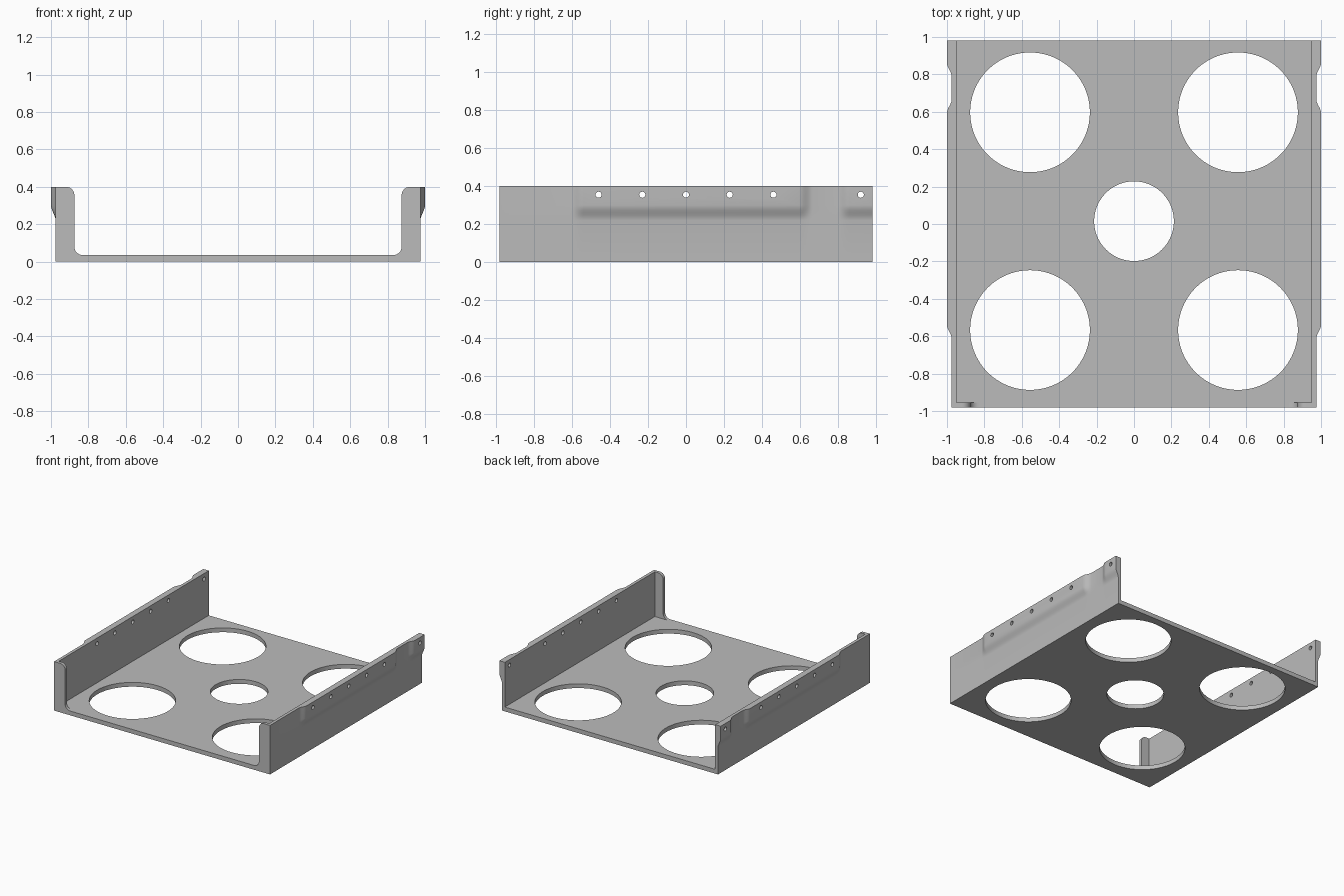
import bpy, bmesh, math

cube = bpy.data.objects.get("Cube")
if cube:
    bpy.data.objects.remove(cube, do_unlink=True)

grey = bpy.data.materials.new("plain grey")
grey.use_nodes = True
COLOUR = (0.5, 0.5, 0.5, 1)
grey.diffuse_color = COLOUR
grey.node_tree.nodes["Principled BSDF"].inputs["Base Color"].default_value = COLOUR

DEPTH, HEIGHT, FLOOR = 0.98, 0.4, 0.035
INNER, OUTER, PAD = 0.95, 0.975, 0.025


def finish(name, bm):
    bmesh.ops.recalc_face_normals(bm, faces=bm.faces)
    mesh = bpy.data.meshes.new(name)
    bm.to_mesh(mesh)
    bm.free()
    mesh.materials.append(grey)
    obj = bpy.data.objects.new(name, mesh)
    bpy.context.collection.objects.link(obj)
    return obj


def activate(obj):
    bpy.ops.object.select_all(action='DESELECT')
    obj.select_set(True)
    bpy.context.view_layer.objects.active = obj


def drill(obj, holes, radius, length, rotation, segments):
    """Cut round holes through obj and discard the cutters."""
    for centre in holes:
        bpy.ops.mesh.primitive_cylinder_add(vertices=segments, radius=radius, depth=length,
                                            location=centre, rotation=rotation)
        cutter = bpy.context.object
        cutter.hide_render = True
        activate(obj)
        mod = obj.modifiers.new("hole", 'BOOLEAN')
        mod.operation, mod.solver, mod.object = 'DIFFERENCE', 'EXACT', cutter
        bpy.ops.object.modifier_apply(modifier=mod.name)
        bpy.data.objects.remove(cutter, do_unlink=True)


def smooth(obj):
    activate(obj)
    bpy.ops.object.shade_smooth_by_angle(angle=math.radians(30))


# Floor plate with four large holes and a smaller one in the middle
bm = bmesh.new()
bmesh.ops.create_cube(bm, size=1)
for v in bm.verts:
    v.co = (v.co.x * 2 * INNER, v.co.y * 2 * DEPTH, (v.co.z + 0.5) * FLOOR)
floor = finish("floor_plate", bm)
MID = 0.015
drill(floor, [(sx * 0.556, MID + sy * 0.582, 0) for sx in (-1, 1) for sy in (-1, 1)],
      0.32, 0.3, (0, 0, 0), 96)
drill(floor, [(0, MID, 0)], 0.213, 0.3, (0, 0, 0), 96)
smooth(floor)


def ramp(t):
    t = max(0, min(1, t))
    return t * t * (3 - 2 * t)


def pad_along(y):
    """How far the raised pads stand out at depth y."""
    middle = ramp((y + 0.61) / 0.07) * ramp((0.665 - y) / 0.07)
    return max(middle, ramp((y - 0.79) / 0.07))


STEPS = 6
ys = [-DEPTH, DEPTH]
for start in (-0.61, 0.595, 0.79):
    ys += [start + 0.07 * i / STEPS for i in range(STEPS + 1)]
ys.sort()
zs = [0] + [0.22 + 0.08 * i / STEPS for i in range(STEPS + 1)] + [HEIGHT]


# Side wall: flat inside, outside swelling into mounting pads near the top
def side_wall(name, side):
    bm = bmesh.new()
    grid = [[bm.verts.new((side * (OUTER + PAD * pad_along(y) * ramp((z - 0.22) / 0.08)), y, z))
             for z in zs] for y in ys]
    for a, b in zip(grid, grid[1:]):
        for k in range(len(zs) - 1):
            bm.faces.new((a[k], a[k + 1], b[k + 1], b[k]))
    fl, fh, bl, bh = [bm.verts.new((side * INNER, y, z))
                      for y in (-DEPTH, DEPTH) for z in (0, HEIGHT)]
    bm.faces.new((fl, fh, bh, bl))
    bm.faces.new([fl] + grid[0] + [fh])
    bm.faces.new([bl] + grid[-1] + [bh])
    bm.faces.new([fl] + [row[0] for row in grid] + [bl])
    bm.faces.new([fh] + [row[-1] for row in grid] + [bh])
    wall = finish(name, bm)
    screws = [i * 0.23 for i in range(-2, 3)] + [0.92]
    drill(wall, [(side * OUTER, y, 0.355) for y in screws], 0.016, 0.2,
          (0, math.pi / 2, 0), 24)
    smooth(wall)


def arc(cx, cz, r, start, end, n=10):
    return [(cx + r * math.cos(math.radians(start + (end - start) * i / n)),
             cz + r * math.sin(math.radians(start + (end - start) * i / n)))
            for i in range(n + 1)]


# Front corner flange: rounded at the top, filleted into the floor
def front_flange(name, side):
    r, edge = 0.045, 0.875
    profile = [(INNER, HEIGHT), (INNER, FLOOR)]
    profile += arc(edge - r, FLOOR + r, r, -90, 0)
    profile += arc(edge + r, HEIGHT - r, r, 180, 90)
    bm = bmesh.new()
    face = bm.faces.new([bm.verts.new((side * x, -DEPTH, z)) for x, z in profile])
    new = bmesh.ops.extrude_face_region(bm, geom=[face], use_keep_orig=True)
    bmesh.ops.translate(bm, vec=(0, 0.025, 0),
                        verts=[g for g in new["geom"] if isinstance(g, bmesh.types.BMVert)])
    smooth(finish(name, bm))


for label, side in (("left", 1), ("right", -1)):
    side_wall(label + "_wall", side)
    front_flange(label + "_front_flange", side)
